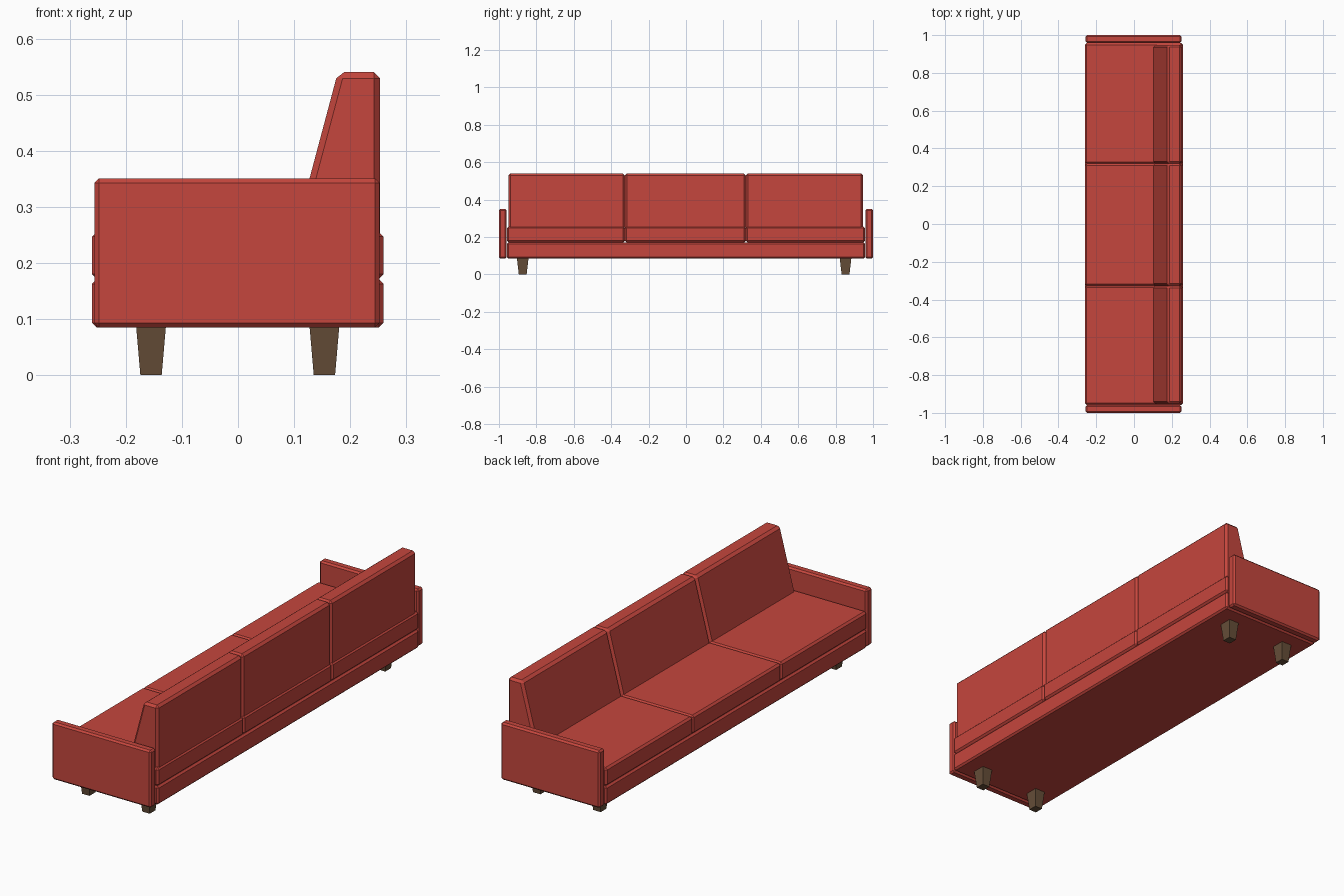
import bpy, bmesh

if "Cube" in bpy.data.objects:
    bpy.data.objects.remove(bpy.data.objects["Cube"])


def material(name, color):
    m = bpy.data.materials.new(name)
    m.diffuse_color = (*color, 1)
    m.use_nodes = True
    m.node_tree.nodes["Principled BSDF"].inputs["Base Color"].default_value = m.diffuse_color
    return m


RED = material("red_upholstery", (0.56, 0.061, 0.047))
WOOD = material("brown_wood", (0.133, 0.076, 0.04))


def finish(name, bm, mat, bevel=0.0):
    """Chamfer all edges and turn the bmesh into an object."""
    bmesh.ops.recalc_face_normals(bm, faces=bm.faces)
    if bevel:
        bmesh.ops.bevel(bm, geom=bm.edges[:], offset=bevel, segments=1,
                        profile=0.5, affect='EDGES')
    me = bpy.data.meshes.new(name)
    bm.to_mesh(me)
    bm.free()
    me.materials.append(mat)
    ob = bpy.data.objects.new(name, me)
    bpy.context.collection.objects.link(ob)
    return ob


def extrude_profile(name, pts, y0, y1, mat, bevel):
    """Extrude an x-z profile along y."""
    bm = bmesh.new()
    face = bm.faces.new([bm.verts.new((x, y0, z)) for x, z in pts])
    ext = bmesh.ops.extrude_face_region(bm, geom=[face])
    verts = [v for v in ext["geom"] if isinstance(v, bmesh.types.BMVert)]
    bmesh.ops.translate(bm, verts=verts, vec=(0, y1 - y0, 0))
    return finish(name, bm, mat, bevel)


def box(name, x, y, z, mat, bevel):
    pts = [(x[0], z[0]), (x[1], z[0]), (x[1], z[1]), (x[0], z[1])]
    return extrude_profile(name, pts, y[0], y[1], mat, bevel)


# Base frame
box("base", (-0.26, 0.259), (-0.957, 0.957), (0.085, 0.171), RED, 0.008)

# Three seat cushions and three sloped back cushions
seams = [-0.957, -0.327, 0.32, 0.957]
back_profile = [(0.098, 0.24), (0.253, 0.24), (0.253, 0.54), (0.178, 0.54)]
for i, (a, b) in enumerate(zip(seams, seams[1:])):
    box(f"seat_cushion_{i + 1}", (-0.26, 0.259), (a, b), (0.171, 0.256), RED, 0.009)
    extrude_profile(f"back_cushion_{i + 1}", back_profile,
                    max(a, -0.95), min(b, 0.947), RED, 0.011)

# Arms
for name, y in (("left_arm", (-1.0, -0.959)), ("right_arm", (0.959, 1.0))):
    box(name, (-0.256, 0.252), y, (0.085, 0.351), RED, 0.008)

# Tapered legs
for xn, cx in (("inner", -0.155), ("rear", 0.154)):
    for yn, cy in (("left", -0.873), ("right", 0.853)):
        bm = bmesh.new()
        bmesh.ops.create_cube(bm, size=1)
        for v in bm.verts:
            top = v.co.z > 0
            w, d = (0.053, 0.062) if top else (0.038, 0.042)
            v.co = (cx + v.co.x * w, cy + v.co.y * d, 0.087 if top else 0)
        finish(f"{'front' if xn == 'inner' else xn}_{yn}_leg", bm, WOOD)
